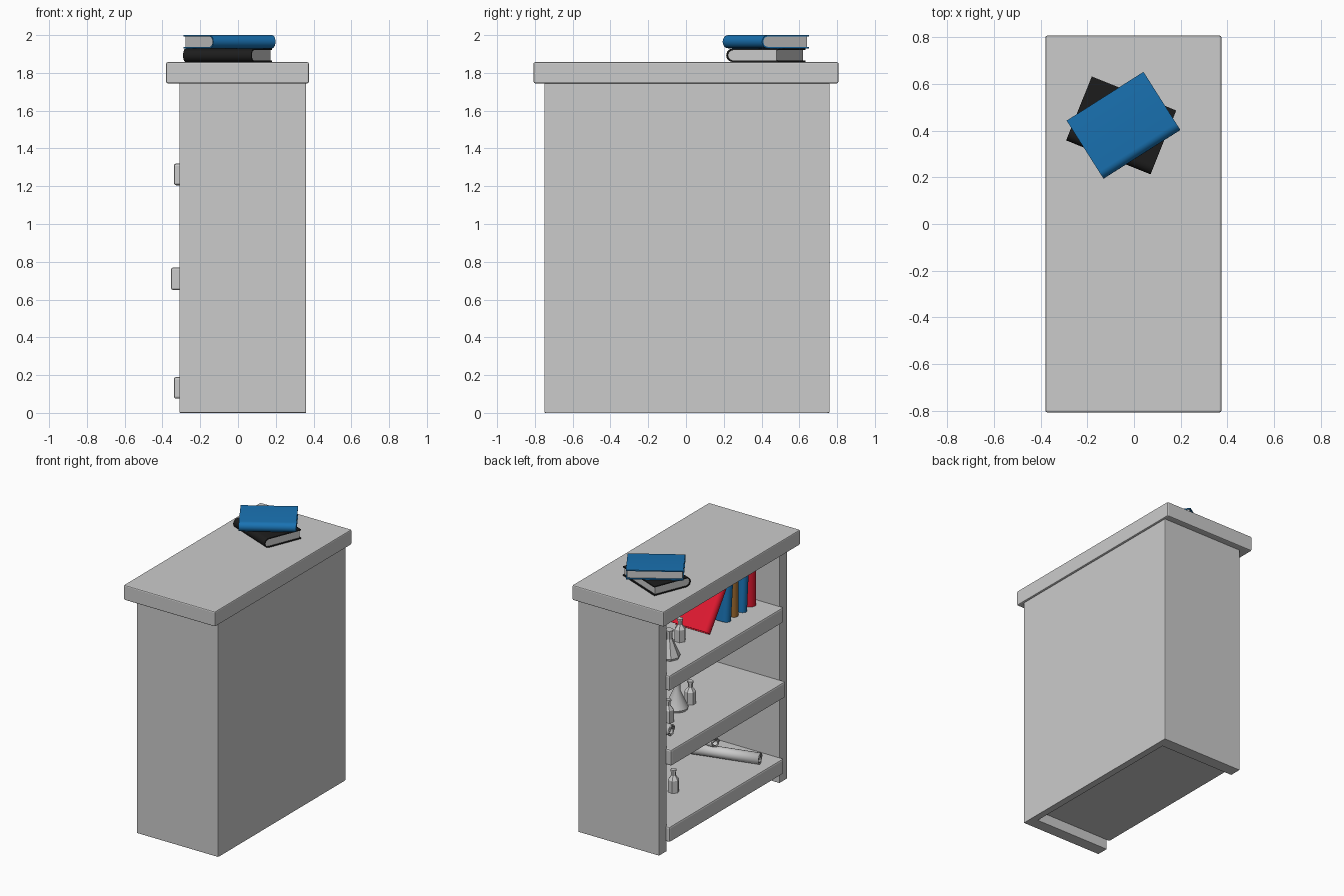
import bpy, bmesh
from math import sin, cos, pi, radians
from mathutils import Matrix, Vector

if "Cube" in bpy.data.objects:
    bpy.data.objects.remove(bpy.data.objects["Cube"])


def material(name, rgb):
    m = bpy.data.materials.new(name)
    m.diffuse_color = (*rgb, 1)
    m.use_nodes = True
    m.node_tree.nodes["Principled BSDF"].inputs["Base Color"].default_value = m.diffuse_color
    return m


BLUE = material("blue", (0.01, 0.17, 0.45))
RED = material("red", (0.75, 0.01, 0.03))
BROWN = material("brown", (0.35, 0.15, 0.03))
BLACK = material("black", (0.012, 0.012, 0.012))


def finish(name, bm, mat=None, matrix=None, smooth=False):
    bmesh.ops.recalc_face_normals(bm, faces=bm.faces)
    me = bpy.data.meshes.new(name)
    bm.to_mesh(me)
    bm.free()
    ob = bpy.data.objects.new(name, me)
    bpy.context.collection.objects.link(ob)
    if matrix:
        ob.matrix_world = matrix
    if mat:
        me.materials.append(mat)
    if smooth:
        bpy.ops.object.select_all(action='DESELECT')
        ob.select_set(True)
        bpy.context.view_layer.objects.active = ob
        bpy.ops.object.shade_smooth_by_angle(angle=radians(35))
    return ob


def box(name, lo, hi, bevel=0.0):
    lo, hi = Vector(lo), Vector(hi)
    bm = bmesh.new()
    bmesh.ops.create_cube(bm, size=1)
    bmesh.ops.scale(bm, vec=hi - lo, verts=bm.verts)
    bmesh.ops.translate(bm, vec=(lo + hi) / 2, verts=bm.verts)
    ob = finish(name, bm)
    if bevel:
        b = ob.modifiers.new("bevel", 'BEVEL')
        b.width, b.segments = bevel, 2
    return ob


def extrude_x(name, outline, length, mat, matrix):
    """Closed (y, z) outline extruded along local x, centred."""
    bm = bmesh.new()
    f = bm.faces.new([bm.verts.new((-length / 2, y, z)) for y, z in outline])
    new = bmesh.ops.extrude_face_region(bm, geom=[f])["geom"]
    bmesh.ops.translate(bm, vec=(length, 0, 0),
                        verts=[v for v in new if isinstance(v, bmesh.types.BMVert)])
    return finish(name, bm, mat, matrix, True)


def book(name, mat, matrix, thick=0.07, length=0.39, depth=0.295):
    """Spine along x on the -y side, lying flat."""
    def c_shape(r, fore):
        cy = -depth / 2 + thick / 2
        arc = [(cy - r * sin(a), r * cos(a)) for a in [pi * i / 10 for i in range(11)]]
        return [(fore, r)] + arc + [(fore, -r)]
    outer = c_shape(thick / 2, depth / 2)
    inner = c_shape(thick / 2 - 0.008, depth / 2)
    extrude_x(name + "_cover", outer + inner[::-1], length, mat, matrix)
    extrude_x(name + "_pages", c_shape(thick / 2 - 0.0075, depth / 2 - 0.01),
              length - 0.012, None, matrix)


def lathe(name, profile, loc, sides, smooth=False, turn=0.0):
    """Rings of (radius, height), closed at both ends."""
    bm = bmesh.new()
    rings = [[bm.verts.new((r * cos(turn + 2 * pi * i / sides),
                            r * sin(turn + 2 * pi * i / sides), z))
              for i in range(sides)] for r, z in profile]
    for a, b in zip(rings, rings[1:]):
        for i in range(sides):
            j = (i + 1) % sides
            bm.faces.new((a[i], a[j], b[j], b[i]))
    bm.faces.new(rings[0][::-1])
    bm.faces.new(rings[-1])
    finish(name, bm, None, Matrix.Translation(loc), smooth)


def scroll(name, start, end, radius=0.043):
    """Rolled paper: a spiral ribbon swept from start to end."""
    start, end = Vector(start), Vector(end)
    d = end - start
    bm = bmesh.new()
    rows = []
    for i in range(49):
        a = 2 * pi * 2.5 * i / 48
        r = radius * (0.35 + 0.65 * i / 48)
        rows.append([bm.verts.new((r * cos(a), r * sin(a), z)) for z in (0, d.length)])
    for a, b in zip(rows, rows[1:]):
        bm.faces.new((a[0], b[0], b[1], a[1]))
    m = Matrix.Translation(start) @ d.to_track_quat('Z', 'Y').to_matrix().to_4x4()
    ob = finish(name, bm, None, m, True)
    s = ob.modifiers.new("paper", 'SOLIDIFY')
    s.thickness, s.offset = 0.004, 0


# Cabinet carcass, open towards -x
box("top_slab", (-0.38, -0.807, 1.745), (0.375, 0.807, 1.857), 0.008)
for name, y in (("side_panel_front", -0.75), ("side_panel_back", 0.67)):
    box(name, (-0.31, y, 0), (0.36, y + 0.09, 1.75), 0.004)
box("rear_panel", (0.31, -0.74, 0), (0.36, 0.75, 1.75))

# Shelves with softened edges
for name, x, z0, z1 in (("lower_shelf", -0.34, 0.075, 0.19),
                        ("middle_shelf", -0.355, 0.65, 0.77),
                        ("upper_shelf", -0.34, 1.205, 1.32)):
    box(name, (x, -0.67, z0), (0.33, 0.68, z1), 0.012)

# Two books stacked on the slab
book("black_book", BLACK, Matrix.Translation((-0.055, 0.4225, 1.893))
     @ Matrix.Rotation(radians(-21.9), 4, 'Z'))
book("blue_book", BLUE, Matrix.Translation((-0.045, 0.423, 1.965))
     @ Matrix.Rotation(radians(32.4), 4, 'Z'))

# Upright and leaning books on the upper shelf, spines towards -x
STAND = Matrix(((0, 1, 0, 0), (0, 0, 1, 0), (1, 0, 0, 0), (0, 0, 0, 1)))
for name, mat, x, y, thick, lean in (
        ("red_shelf_book", RED, -0.17, -0.615, 0.085, 0),
        ("blue_shelf_book", BLUE, -0.18, -0.485, 0.065, 4),
        ("brown_shelf_book", BROWN, -0.17, -0.395, 0.06, 0),
        ("wide_blue_shelf_book", BLUE, -0.18, -0.30, 0.075, 5),
        ("leaning_red_book", RED, -0.20, -0.02, 0.07, 36)):
    book(name, mat, Matrix.Translation((x, y, 1.32))
         @ Matrix.Rotation(radians(lean), 4, 'X')
         @ Matrix.Translation((0.1475, thick / 2, 0.195)) @ STAND, thick)

# Faceted bottles
BOTTLE = [(0.04, 0), (0.04, 0.09), (0.017, 0.12), (0.017, 0.15), (0.022, 0.152), (0.022, 0.165)]
for i, loc in enumerate(((-0.07, 0.17, 1.32), (-0.07, 0.31, 0.77),
                         (-0.025, -0.015, 0.77), (-0.03, 0.19, 0.19))):
    lathe(f"bottle_{i + 1}", BOTTLE, loc, 6, turn=0.3 * i)

# Conical flasks
FLASK = [(0.075, 0), (0.08, 0.015), (0.025, 0.14), (0.025, 0.19), (0.032, 0.193), (0.032, 0.205)]
lathe("upper_flask", FLASK, (-0.16, 0.43, 1.32), 8)
lathe("middle_flask", FLASK, (0.0, 0.11, 0.77), 20, smooth=True)

# Rolled scrolls
scroll("long_scroll", (-0.27, -0.49, 0.235), (0.29, -0.34, 0.235))
scroll("resting_scroll", (0.03, -0.39, 0.315), (0.34, -0.5, 0.235), 0.036)
scroll("middle_scroll", (-0.23, 0.50, 0.815), (0.28, 0.50, 0.815))
